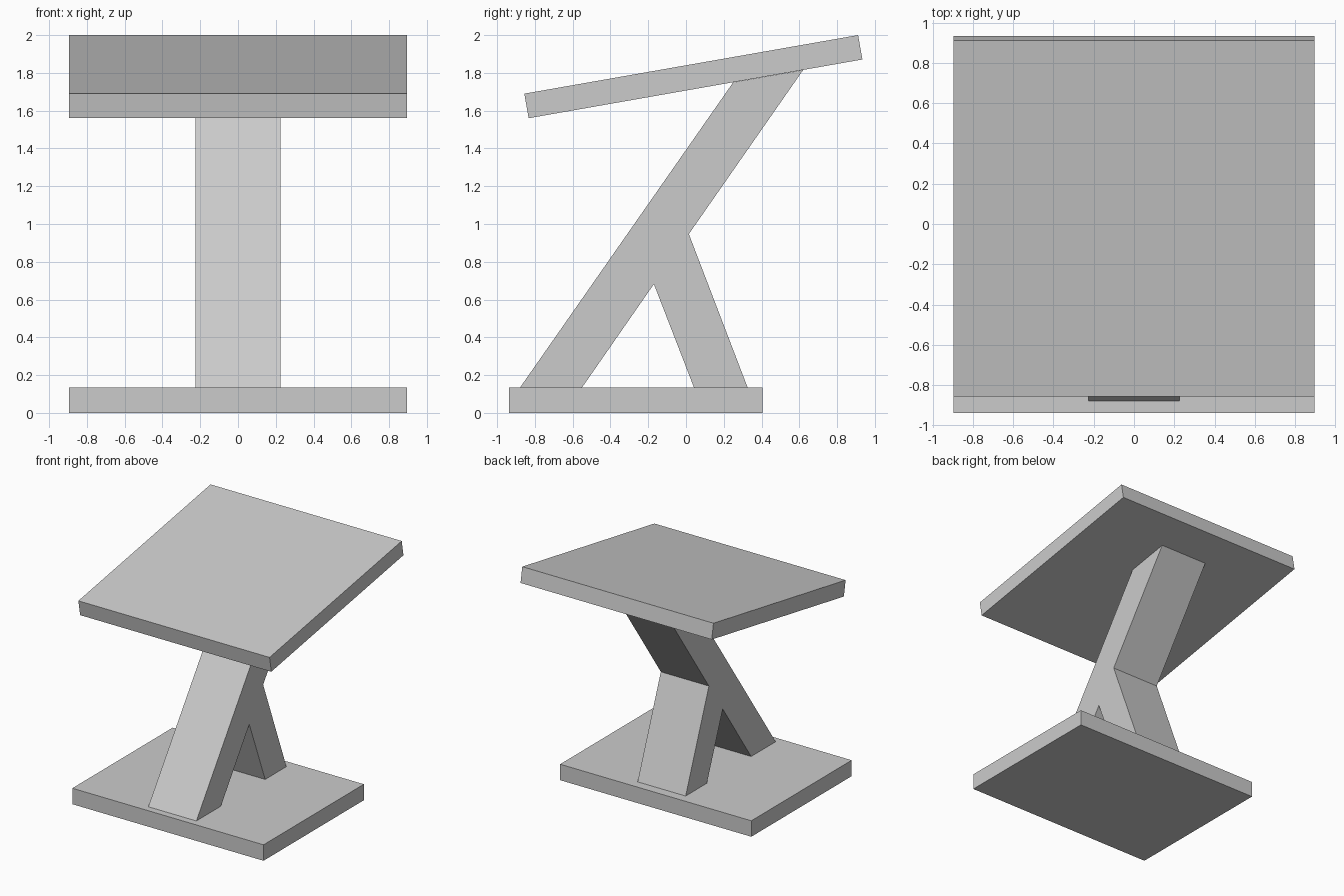
import bpy
import bmesh

cube = bpy.data.objects.get("Cube")
if cube:
    bpy.data.objects.remove(cube, do_unlink=True)

# Single plain grey for every part
GREY = (0.6, 0.6, 0.6, 1.0)
grey = bpy.data.materials.new("plain_grey")
grey.use_nodes = True
grey.diffuse_color = GREY
grey.node_tree.nodes["Principled BSDF"].inputs["Base Color"].default_value = GREY


def extrude_profile(name, profile, half_width):
    """Extrude a closed (y, z) side profile across x, centred on x = 0."""
    bm = bmesh.new()
    face = bm.faces.new([bm.verts.new((-half_width, y, z)) for y, z in profile])
    result = bmesh.ops.extrude_face_region(bm, geom=[face])
    verts = [g for g in result["geom"] if isinstance(g, bmesh.types.BMVert)]
    bmesh.ops.translate(bm, vec=(2 * half_width, 0, 0), verts=verts)
    bmesh.ops.recalc_face_normals(bm, faces=bm.faces)
    mesh = bpy.data.meshes.new(name)
    bm.to_mesh(mesh)
    bm.free()
    mesh.materials.append(grey)
    obj = bpy.data.objects.new(name, mesh)
    bpy.context.scene.collection.objects.link(obj)
    return obj


PANEL_HALF = 0.895
POST_HALF = 0.225
BASE_TOP = 0.135

# Flat base slab
extrude_profile("base", [(-0.937, 0), (0.405, 0), (0.405, BASE_TOP), (-0.937, BASE_TOP)], PANEL_HALF)

# Slanted post with a rear brace, forming one forked support
extrude_profile("support", [
    (-0.878, BASE_TOP), (-0.55, BASE_TOP), (-0.17, 0.682), (0.042, BASE_TOP),
    (0.326, BASE_TOP), (0.015, 0.947), (0.62, 1.815), (0.25, 1.75),
], POST_HALF)

# Tilted top slab
extrude_profile("tilted_top", [(-0.833, 1.56), (0.934, 1.871), (0.911, 2.0), (-0.856, 1.69)], PANEL_HALF)
